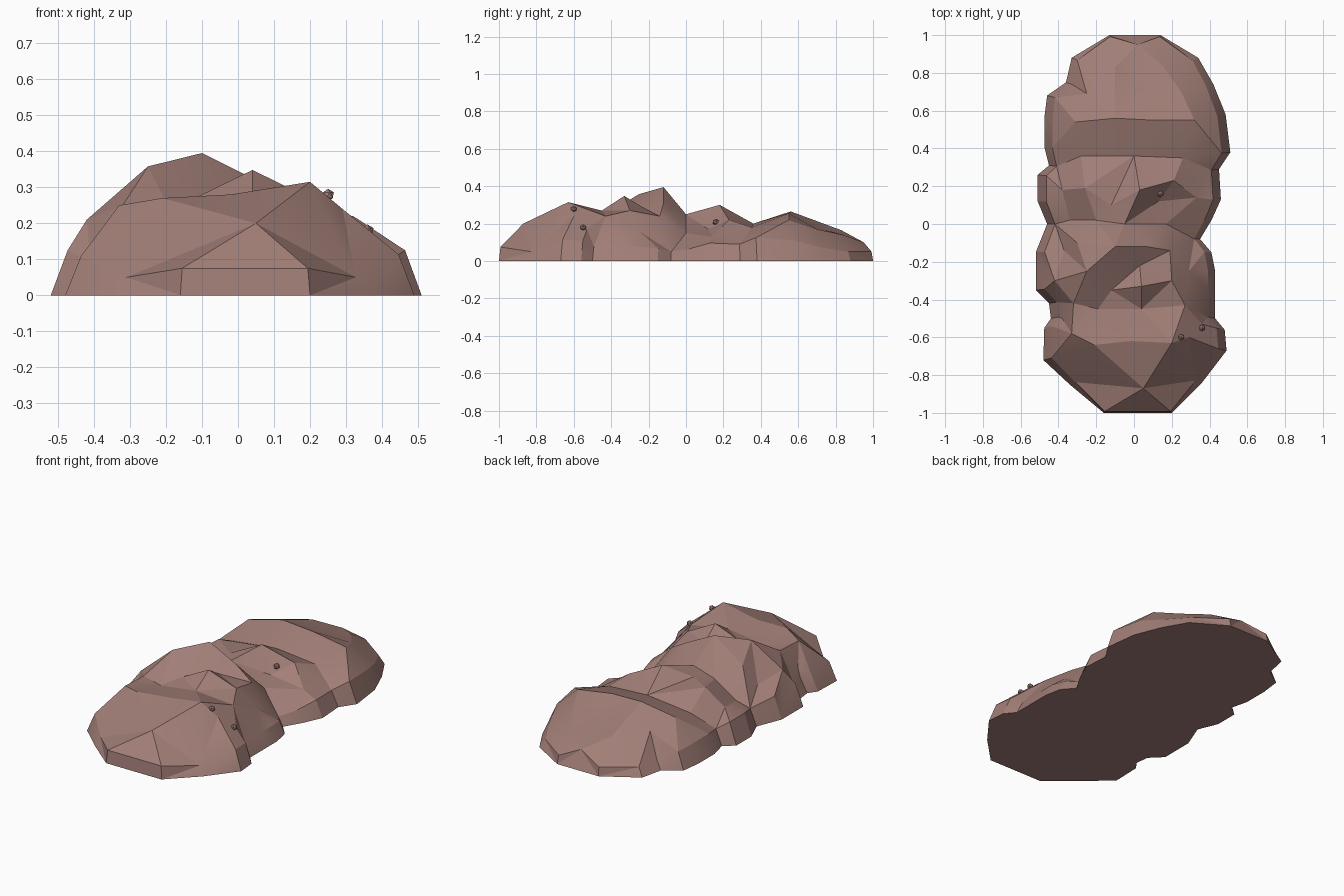
import bpy, bmesh
from mathutils import Vector
from mathutils.geometry import delaunay_2d_cdt

if "Cube" in bpy.data.objects:
    bpy.data.objects.remove(bpy.data.objects["Cube"])

rock = bpy.data.materials.new("dusty_red_rock")
rock.diffuse_color = (0.36, 0.21, 0.185, 1)
rock.use_nodes = True
rock.node_tree.nodes["Principled BSDF"].inputs["Base Color"].default_value = rock.diffuse_color

# Foot outline seen from above: (x, y), left side then right side, front to back
LEFT = [(-.16, -1), (-.34, -.85), (-.48, -.72), (-.475, -.55), (-.44, -.5), (-.45, -.42), (-.52, -.35), (-.52, -.15),
        (-.46, 0), (-.51, .12), (-.51, .26), (-.45, .31), (-.475, .41), (-.475, .56), (-.46, .68), (-.36, .75),
        (-.33, .88), (-.13, 1)]
RIGHT = [(.20, -1), (.36, -.84), (.49, -.67), (.48, -.56), (.43, -.5), (.43, -.35), (.43, -.25), (.41, -.15),
         (.35, -.08), (.41, .02), (.46, .13), (.45, .29), (.51, .38), (.485, .58), (.42, .74), (.34, .88), (.14, 1)]

# Peaks and saddles of the rocks: (x, y, z)
PEAKS = [
    (.05, -.87, .20), (.20, -.63, .315), (.29, -.60, .24), (-.02, -.62, .28), (-.21, -.64, .27), (-.33, -.58, .25),
    (.36, -.53, .17), (.27, -.43, .24), (.04, -.45, .27), (-.19, -.45, .24), (-.32, -.42, .25), (-.38, -.50, .13),
    (.04, -.33, .348), (.20, -.30, .27), (.29, -.25, .16), (-.12, -.35, .27), (-.25, -.25, .358), (-.42, -.30, .21),
    (.03, -.22, .28), (-.10, -.12, .395), (.07, -.12, .31), (.19, -.14, .24), (-.30, -.10, .28), (-.37, -.14, .17),
    (-.05, .0, .25), (.17, .0, .15), (-.20, .02, .22), (-.34, .02, .13),
    (.03, .18, .30), (.13, .12, .17), (.21, .23, .22), (.33, .14, .13), (-.12, .10, .24), (-.26, .19, .25),
    (-.38, .18, .16), (.0, .36, .20), (.26, .35, .18), (-.28, .36, .17), (.32, .55, .22), (.10, .55, .255),
    (-.10, .56, .265), (-.31, .54, .22), (.02, .73, .17), (.25, .70, .17), (-.25, .69, .18), (-.10, .83, .165),
    (.15, .84, .14), (.02, .95, .10)]

foot = LEFT + RIGHT[::-1]
points = [(x, y, 0) for x, y in foot]

# Low rim just inside the foot; bulging rocks stand up steeper than the gaps
for x, y in foot:
    if abs(y) == 1:
        points.append((x * .97, y * .992, .075 if y < 0 else .05))
    else:
        z = max(.05, min(.125, .06 + (abs(x) - .4) * .6))
        points.append((x * .91, y * .985, z))
points += PEAKS

# Span the points with flat triangles inside the outline
n = len(foot)
flat, _, tris, origin, _, _ = delaunay_2d_cdt([Vector(p[:2]) for p in points], [], [list(range(n))], 1, 1e-5)
bm = bmesh.new()
verts = []
for co, src in zip(flat, origin):
    verts.append(bm.verts.new((co.x, co.y, points[src[0]][2] if src else 0)))
for t in tris:
    bm.faces.new([verts[i] for i in t])

# Close the underside
border = [e for e in bm.edges if e.is_boundary]
bmesh.ops.contextual_create(bm, geom=border)
bmesh.ops.recalc_face_normals(bm, faces=bm.faces)
mesh = bpy.data.meshes.new("rock_ridge")
bm.to_mesh(mesh)
bm.free()
mesh.materials.append(rock)
ridge = bpy.data.objects.new("rock_ridge", mesh)
bpy.context.collection.objects.link(ridge)
bpy.context.view_layer.objects.active = ridge
ridge.select_set(True)
bpy.ops.object.shade_smooth_by_angle(angle=.3)

# Small pebbles resting on the right flank
bpy.context.view_layer.update()
for x, y in ((.25, -.60), (.36, -.55), (.14, .16)):
    hit, loc, nrm, f = ridge.ray_cast(Vector((x, y, 1)), Vector((0, 0, -1)))
    bpy.ops.mesh.primitive_ico_sphere_add(subdivisions=1, radius=.018, location=loc + Vector((0, 0, .006)))
    p = bpy.context.object
    p.name = "pebble"
    p.data.materials.append(rock)
